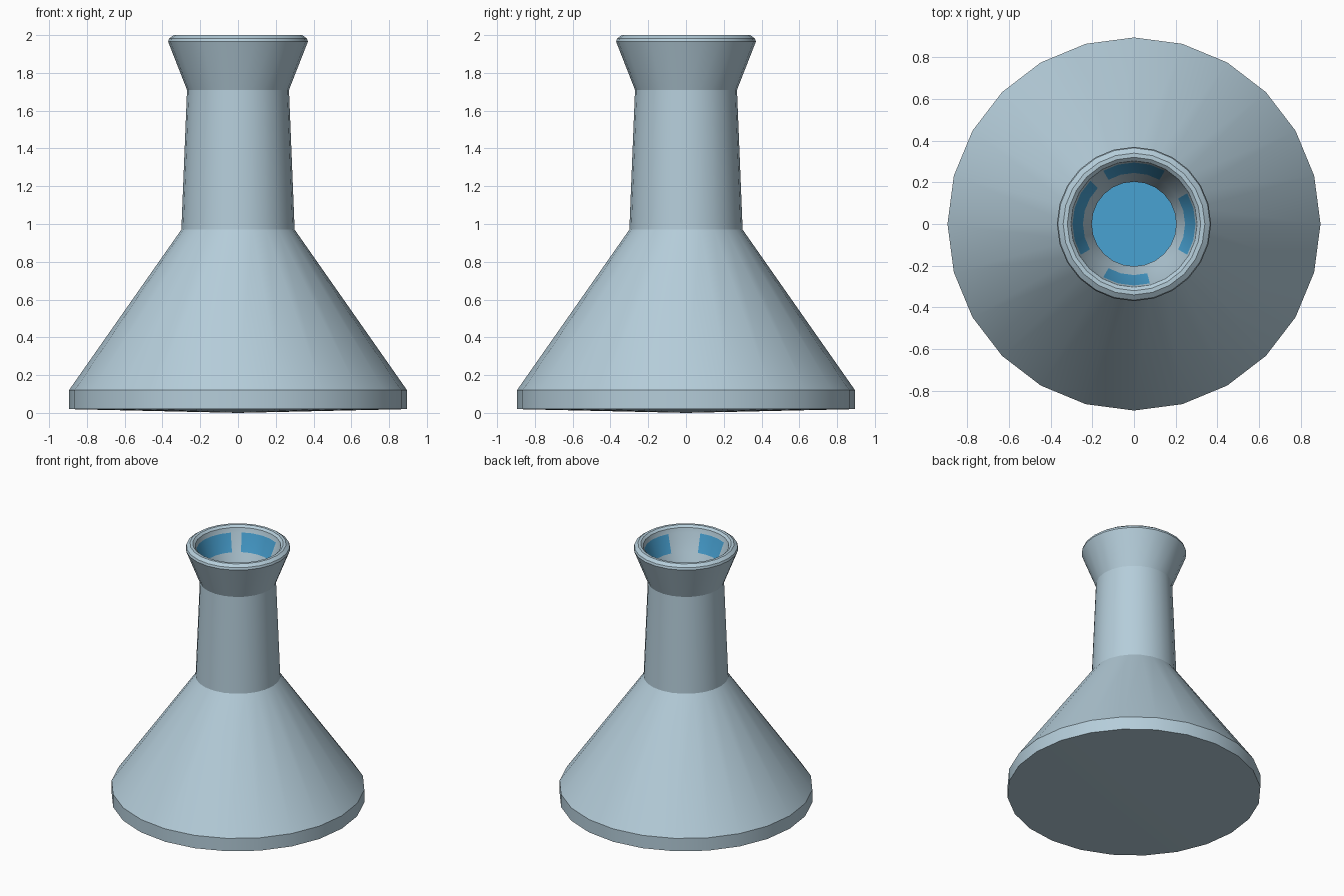
import bpy, bmesh, math

if "Cube" in bpy.data.objects:
    bpy.data.objects.remove(bpy.data.objects["Cube"])

SIDES = 24


def material(name, rgb):
    m = bpy.data.materials.new(name)
    m.diffuse_color = (*rgb, 1)
    m.use_nodes = True
    m.node_tree.nodes["Principled BSDF"].inputs["Base Color"].default_value = m.diffuse_color
    return m


glass = material("pale grey blue glass", (0.46, 0.61, 0.70))
blue = material("bright blue liquid", (0.065, 0.36, 0.65))


def lathe(name, profile, mats):
    """Revolve (radius, z) points, running up the outside, around z."""
    bm = bmesh.new()
    rings = []
    for r, z in profile:
        if r == 0:
            rings.append([bm.verts.new((0, 0, z))] * SIDES)
        else:
            rings.append([bm.verts.new((r * math.cos(2 * math.pi * i / SIDES),
                                        r * math.sin(2 * math.pi * i / SIDES), z))
                          for i in range(SIDES)])
    for a, b in zip(rings, rings[1:]):
        for i in range(SIDES):
            j = (i + 1) % SIDES
            bm.faces.new(list(dict.fromkeys((a[i], a[j], b[j], b[i]))))
    bmesh.ops.recalc_face_normals(bm, faces=bm.faces)
    mesh = bpy.data.meshes.new(name)
    bm.to_mesh(mesh)
    bm.free()
    for m in mats:
        mesh.materials.append(m)
    ob = bpy.data.objects.new(name, mesh)
    bpy.context.collection.objects.link(ob)
    bpy.ops.object.select_all(action='DESELECT')
    ob.select_set(True)
    bpy.context.view_layer.objects.active = ob
    bpy.ops.object.shade_smooth_by_angle(angle=math.radians(18.5))
    return ob


# Flask: outer wall, rounded lip, then the inner wall down to the floor
flask = lathe("flask", [
    (0, 0), (0.895, 0.02), (0.895, 0.12), (0.3, 0.97), (0.27, 1.71),
    (0.37, 1.965), (0.365, 1.982), (0.34, 2.0), (0.32, 2.0), (0.303, 1.985),
    (0.295, 1.95), (0.245, 1.82), (0.203, 1.71), (0.225, 0.95),
    (0.81, 0.12), (0, 0.09)], [glass, blue])

# Blue stains inside the flared lip, in four sectors
stains = [(60, 125), (130, 215), (240, 290), (335, 360), (0, 25)]
for f in flask.data.polygons:
    c = f.center
    angle = math.degrees(math.atan2(c.y, c.x)) % 360
    if 1.84 < c.z < 1.93 and c.x ** 2 + c.y ** 2 < 0.28 ** 2:
        if any(lo < angle < hi for lo, hi in stains):
            f.material_index = 1

# Liquid filling the lower cone
lathe("liquid", [(0, 0.1), (0.795, 0.13), (0.468, 0.6), (0, 0.6)], [blue])
